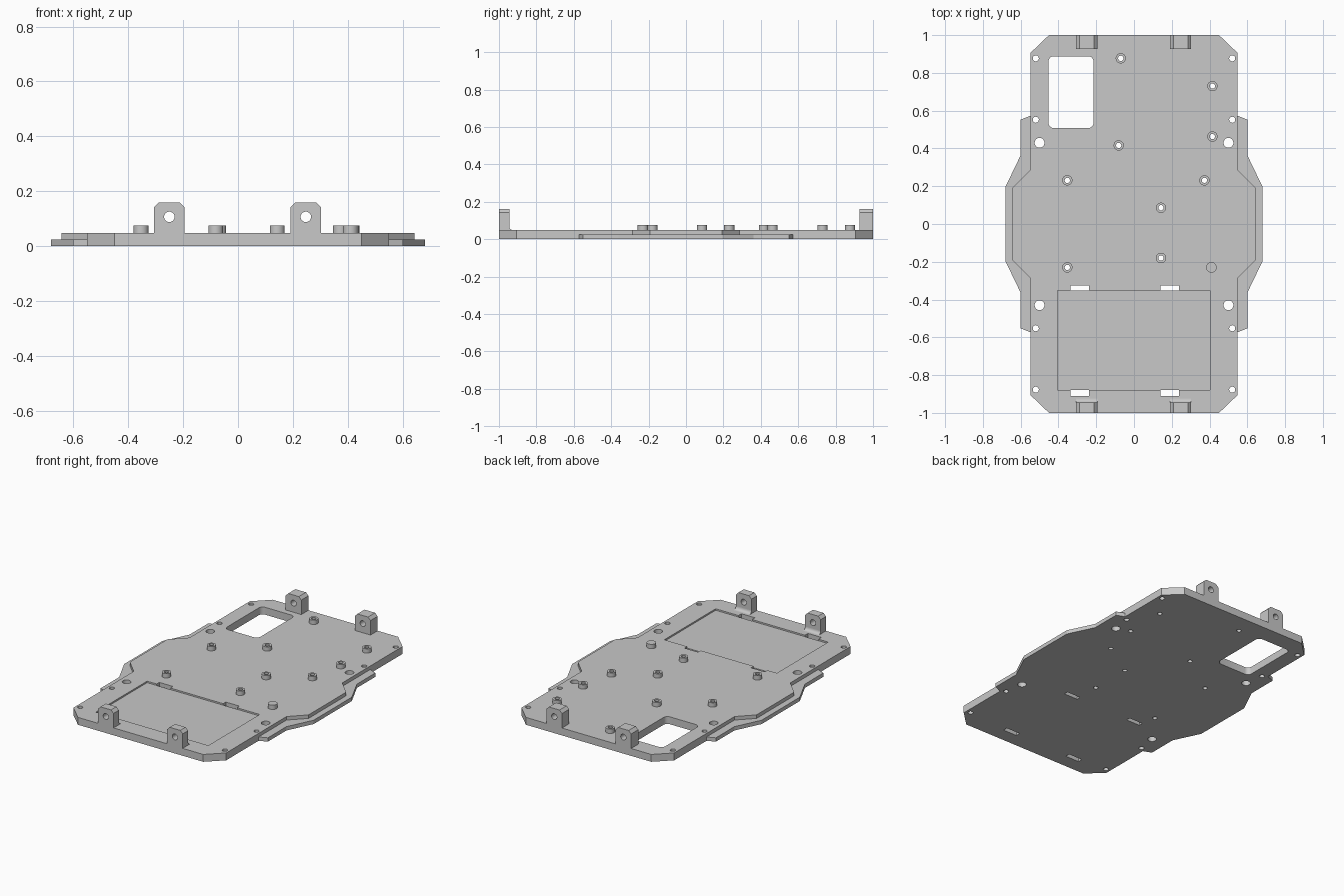
import bpy
import bmesh
from math import cos, sin, pi

cube = bpy.data.objects.get("Cube")
if cube:
    bpy.data.objects.remove(cube, do_unlink=True)

grey = bpy.data.materials.new("plain grey")
grey.use_nodes = True
grey.diffuse_color = (0.58, 0.58, 0.58, 1)
grey.node_tree.nodes["Principled BSDF"].inputs["Base Color"].default_value = (0.58, 0.58, 0.58, 1)

PLATE_TOP, RAIL_TOP, PIN_TOP = 0.048, 0.025, 0.076
RECESS_FLOOR = 0.038


def circle(x, y, r, n=32):
    return [(x + r * cos(2 * pi * i / n), y + r * sin(2 * pi * i / n)) for i in range(n)]


def rectangle(x0, x1, y0, y1):
    return [(x0, y0), (x1, y0), (x1, y1), (x0, y1)]


def rounded_rectangle(x0, x1, y0, y1, r, n=6):
    corners = [(x1 - r, y1 - r), (x0 + r, y1 - r), (x0 + r, y0 + r), (x1 - r, y0 + r)]
    return [(cx + r * cos((k + i / n) * pi / 2), cy + r * sin((k + i / n) * pi / 2))
            for k, (cx, cy) in enumerate(corners) for i in range(n + 1)]


def prism(name, outlines, start, end, axis="z"):
    """Extrude closed outlines along z, y (outline in x, z) or x (outline in y, z)."""
    place = {"z": lambda a, b, c: (a, b, c),
             "y": lambda a, b, c: (a, c, b),
             "x": lambda a, b, c: (c, a, b)}[axis]
    bm = bmesh.new()
    for outline in outlines:
        low = [bm.verts.new(place(a, b, start)) for a, b in outline]
        high = [bm.verts.new(place(a, b, end)) for a, b in outline]
        bm.faces.new(low)
        bm.faces.new(high)
        for i in range(len(low)):
            j = (i + 1) % len(low)
            bm.faces.new((low[i], low[j], high[j], high[i]))
    bmesh.ops.recalc_face_normals(bm, faces=bm.faces)
    mesh = bpy.data.meshes.new(name)
    bm.to_mesh(mesh)
    bm.free()
    mesh.materials.append(grey)
    obj = bpy.data.objects.new(name, mesh)
    bpy.context.collection.objects.link(obj)
    return obj


def select(obj):
    bpy.ops.object.select_all(action="DESELECT")
    obj.select_set(True)
    bpy.context.view_layer.objects.active = obj


def cut(obj, cutter):
    cutter.hide_render = True
    mod = obj.modifiers.new("cut", "BOOLEAN")
    mod.operation, mod.solver, mod.object = "DIFFERENCE", "EXACT", cutter
    select(obj)
    bpy.ops.object.modifier_apply(modifier=mod.name)
    bpy.data.objects.remove(cutter, do_unlink=True)


def smooth(obj):
    select(obj)
    bpy.ops.object.shade_smooth_by_angle(angle=pi / 6)


# Main plate outline: one side, then its mirror
side = [(0.45, 1), (0.549, 0.905), (0.549, 0.286), (0.642, 0.193)]
side += [(x, -y) for x, y in reversed(side)]
plate = prism("chassis_plate", [side + [(-x, y) for x, y in reversed(side)]], 0, PLATE_TOP)

# Openings through the plate
standoffs = [(-0.07, 0.877), (0.415, 0.73), (0.415, 0.463), (-0.081, 0.416), (-0.353, 0.231),
             (0.373, 0.231), (0.143, 0.086), (0.143, -0.18), (-0.353, -0.23)]
holes = [circle(x, y, 0.014) for x, y in standoffs]
for s in (-1, 1):
    holes += [circle(s * 0.5, y, 0.026) for y in (0.43, -0.43)]
    holes += [circle(s * 0.52, y, 0.016) for y in (0.877, 0.552, -0.552, -0.877)]
holes.append(rounded_rectangle(-0.453, -0.214, 0.508, 0.888, 0.028))
for x in (-0.337, 0.141):
    holes += [rectangle(x, x + 0.098, -0.353, -0.326), rectangle(x, x + 0.098, -0.91, -0.88)]
cut(plate, prism("opening_cutter", holes, -0.1, 0.2))

# Shallow rectangular recess
cut(plate, prism("recess_cutter", [rectangle(-0.406, 0.403, -0.88, -0.353)], RECESS_FLOOR, 0.2))
smooth(plate)

# Low side rails hugging the plate edge
rail = [(0.549, 0.573), (0.601, 0.552), (0.601, 0.362), (0.681, 0.196)]
rail += [(x, -y) for x, y in reversed(rail)]
inner = side[2:-2]
for s, label in ((1, "left"), (-1, "right")):
    outline = rail + list(reversed(inner))
    prism(label + "_side_rail", [[(s * x, y) for x, y in outline]], 0, RAIL_TOP)

# Hollow standoffs and one solid locating pin
for i, (x, y) in enumerate(standoffs):
    standoff = prism(f"standoff_{i + 1}", [circle(x, y, 0.027)], PLATE_TOP, PIN_TOP)
    cut(standoff, prism("bore_cutter", [circle(x, y, 0.014)], 0, 0.2))
    smooth(standoff)
smooth(prism("locating_pin", [circle(0.41, -0.23, 0.028)], PLATE_TOP, PIN_TOP))

# Upright mounting lugs with chamfered tops and a cross hole
W, TOP, C = 0.056, 0.16, 0.018
for end, label, inner_y in ((-1, "front", 0.945), (1, "back", 0.927)):
    for x, hand in ((-0.25, "right"), (0.247, "left")):
        profile = [(x - W, PLATE_TOP), (x + W, PLATE_TOP), (x + W, TOP - C),
                   (x + W - C, TOP), (x - W + C, TOP), (x - W, TOP - C)]
        lug = prism(f"{label}_{hand}_lug", [profile], end * inner_y, end, "y")
        cut(lug, prism("lug_cutter", [circle(x, 0.107, 0.019)], -1.2, 1.2, "y"))
        smooth(lug)
        if end < 0:
            # Curved fillet at the foot of the front lugs
            r = 0.02
            arc = [(-inner_y + r - r * cos(t * pi / 12), PLATE_TOP + r - r * sin(t * pi / 12))
                   for t in range(7)]
            smooth(prism(f"{label}_{hand}_lug_fillet", [[(-inner_y, PLATE_TOP)] + arc[::-1]],
                         x - W, x + W, "x"))
